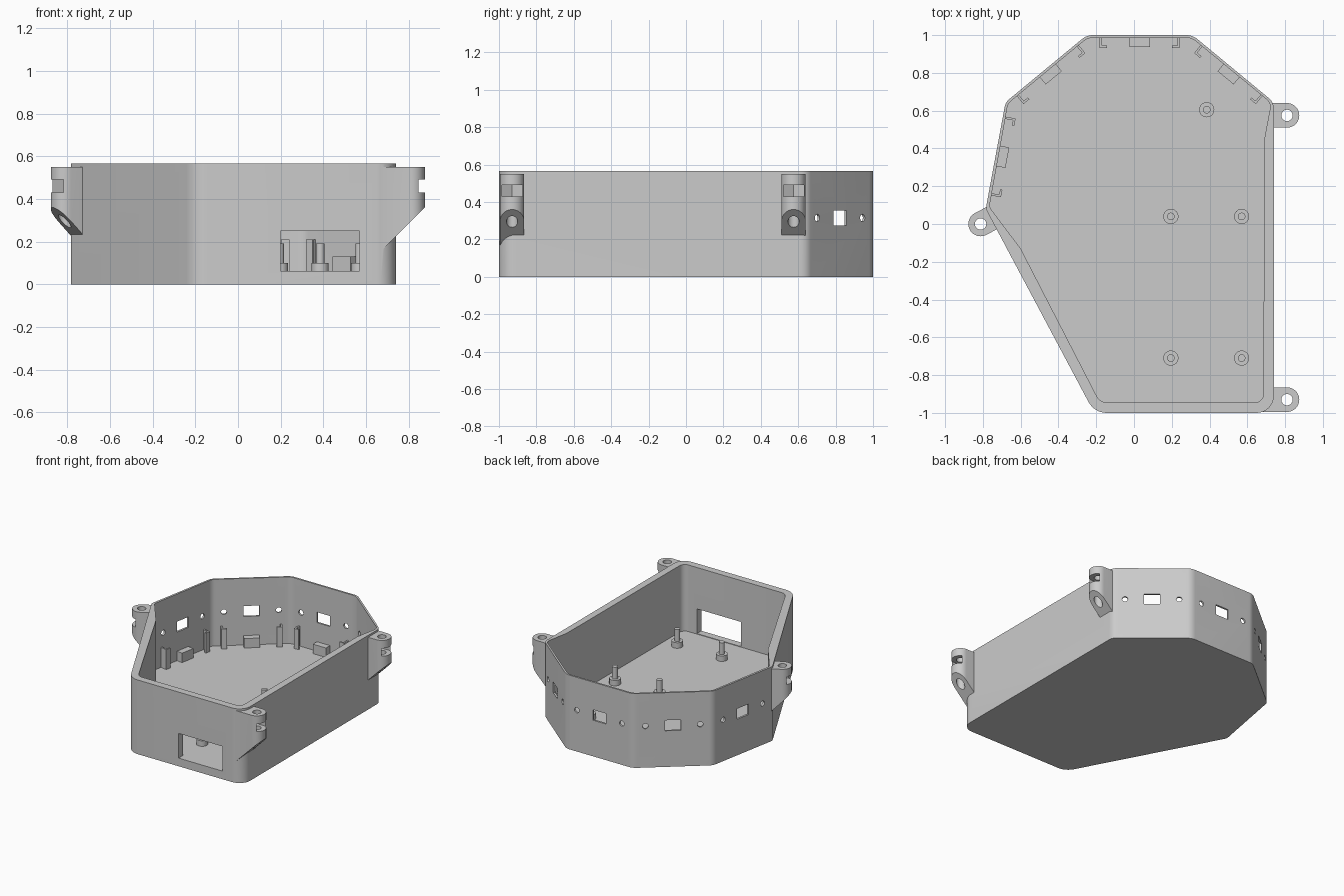
import bpy, bmesh, math
from mathutils import Vector, Matrix

cube = bpy.data.objects.get("Cube")
if cube:
    bpy.data.objects.remove(cube, do_unlink=True)

GREY = (0.6, 0.6, 0.6, 1.0)
mat = bpy.data.materials.new("plain grey")
mat.use_nodes = True
mat.diffuse_color = GREY
mat.node_tree.nodes["Principled BSDF"].inputs["Base Color"].default_value = GREY

FLOOR, TOP = 0.058, 0.565


def rounded(corners, steps=8):
    """Fillet each (x, y, radius) corner of a polygon."""
    out = []
    for i, (x, y, r) in enumerate(corners):
        p = Vector((x, y))
        a = (Vector(corners[i - 1][:2]) - p).normalized()
        b = (Vector(corners[(i + 1) % len(corners)][:2]) - p).normalized()
        half = a.angle(b) / 2
        reach = r / math.tan(half)
        centre = p + (a + b).normalized() * (r / math.sin(half))
        s, e = p + a * reach - centre, p + b * reach - centre
        sweep = s.angle_signed(e)
        for k in range(steps + 1):
            out.append(centre + Matrix.Rotation(-sweep * k / steps, 2) @ s)
    return out


def circle(r, n=32, cx=0, cy=0):
    return [(cx + r * math.cos(math.tau * k / n), cy + r * math.sin(math.tau * k / n))
            for k in range(n)]


def rect(x0, x1, y0, y1):
    return [(x0, y0), (x1, y0), (x1, y1), (x0, y1)]


def prism(name, outline, bottom, top, frame=Matrix()):
    """Extrude an outline upwards; bottom may be a height rule of x."""
    low = bottom if callable(bottom) else (lambda x: bottom)
    bm = bmesh.new()
    lo = [bm.verts.new((p[0], p[1], low(p[0]))) for p in outline]
    hi = [bm.verts.new((p[0], p[1], top)) for p in outline]
    bm.faces.new(lo[::-1])
    bm.faces.new(hi)
    for i in range(len(lo)):
        bm.faces.new((lo[i - 1], lo[i], hi[i], hi[i - 1]))
    bm.transform(frame)
    bmesh.ops.recalc_face_normals(bm, faces=bm.faces)
    mesh = bpy.data.meshes.new(name)
    bm.to_mesh(mesh)
    bm.free()
    mesh.materials.append(mat)
    ob = bpy.data.objects.new(name, mesh)
    bpy.context.collection.objects.link(ob)
    return ob


def select(ob):
    bpy.ops.object.select_all(action='DESELECT')
    ob.select_set(True)
    bpy.context.view_layer.objects.active = ob


def combine(target, tool, operation='DIFFERENCE'):
    mod = target.modifiers.new("combine", 'BOOLEAN')
    mod.operation, mod.solver, mod.object = operation, 'EXACT', tool
    select(target)
    bpy.ops.object.modifier_apply(modifier=mod.name)
    bpy.data.objects.remove(tool, do_unlink=True)


def smooth(ob):
    select(ob)
    bpy.ops.object.shade_smooth_by_angle(angle=math.radians(30))


# Outer shell and cavity plans, counter-clockwise from the front left corner
outer = [(0.74, -1.0, 0.09), (0.74, 0.645, 0.07), (0.31, 1.0, 0.09), (-0.25, 1.0, 0.09),
         (-0.68, 0.645, 0.07), (-0.785, 0.08, 0.06), (-0.21, -1.0, 0.11)]
inner = [(0.685, -0.945, 0.045), (0.69, 0.45, 0.1), (0.726, 0.64, 0.05), (0.305, 0.986, 0.08),
         (-0.245, 0.986, 0.08), (-0.667, 0.638, 0.06), (-0.766, 0.09, 0.04),
         (-0.6, -0.13, 0.15), (-0.18, -0.945, 0.06)]
case = prism("case_body", rounded(outer), 0, TOP)

# Mounting lugs with sloping undersides
lug_plan = [(-0.17, -0.065)] + [
    (0.065 * math.cos(a), 0.065 * math.sin(a))
    for a in (math.pi * (k / 20 - 0.5) for k in range(21))] + [(-0.17, 0.065)]
lug_frames = [
    Matrix.Translation((x, y, 0)) @ Matrix.Rotation(math.radians(deg), 4, 'Z')
    for x, y, deg in ((0.81, 0.575, 0), (0.81, -0.93, 0), (-0.812, 0.0, 208))]
for f in lug_frames:
    combine(case, prism("lug", lug_plan, lambda x: 0.295 + x, 0.55, f), 'UNION')

combine(case, prism("cavity", rounded(inner), FLOOR, 1))

# Bolt holes and nut slots in the lugs
nut = [(0.1, -0.055), (0.1, 0.055), (-0.03, 0.055), (-0.062, 0), (-0.03, -0.055)]
for f in lug_frames:
    combine(case, prism("bolt_hole", circle(0.03), 0.19, 0.7, f))
    combine(case, prism("nut_slot", nut, 0.43, 0.49, f))

# Front connector opening
combine(case, prism("front_opening", rect(0.2, 0.57, -1.1, -0.9), 0.062, 0.25))

# Four rear walls: sensor window, two round holes, block and hooked posts
hook = [(0.2, 0.0), (0.212, 0.0), (0.212, 0.06), (0.172, 0.06), (0.172, 0.048), (0.2, 0.048)]
for i, side in enumerate(("left", "back", "right", "far_right"), 1):
    p, q = Vector(outer[i][:2]), Vector(outer[i + 1][:2])
    t, mid = (q - p).normalized(), (p + q) / 2
    # local x runs along the wall, y points into the case
    frame = Matrix(((t.x, -t.y, 0, mid.x), (t.y, t.x, 0, mid.y), (0, 0, 1, 0), (0, 0, 0, 1)))
    through = frame @ Matrix.Rotation(math.pi / 2, 4, 'X')
    combine(case, prism("window", rect(-0.055, 0.055, -0.05, 0.04), 0.275, 0.355, frame))
    for s in (-1, 1):
        combine(case, prism("hole", circle(0.02, 20, s * 0.19, 0.315), -0.04, 0.05, through))
        prism(side + "_hooked_post", [(s * u, v + 0.008) for u, v in hook][::s],
              FLOOR - 0.01, 0.21, frame)
    prism(side + "_block", rect(-0.055, 0.055, 0.008, 0.063), FLOOR - 0.01, 0.13, frame)

smooth(case)

# Circuit board standoffs with locating pins
for x, y in ((0.385, 0.605), (0.195, 0.04), (0.57, 0.04), (0.195, -0.71), (0.57, -0.71)):
    smooth(prism("standoff_base", circle(0.04, 32, x, y), FLOOR - 0.01, 0.1))
    smooth(prism("standoff_pin", circle(0.02, 24, x, y), 0.09, 0.19))
